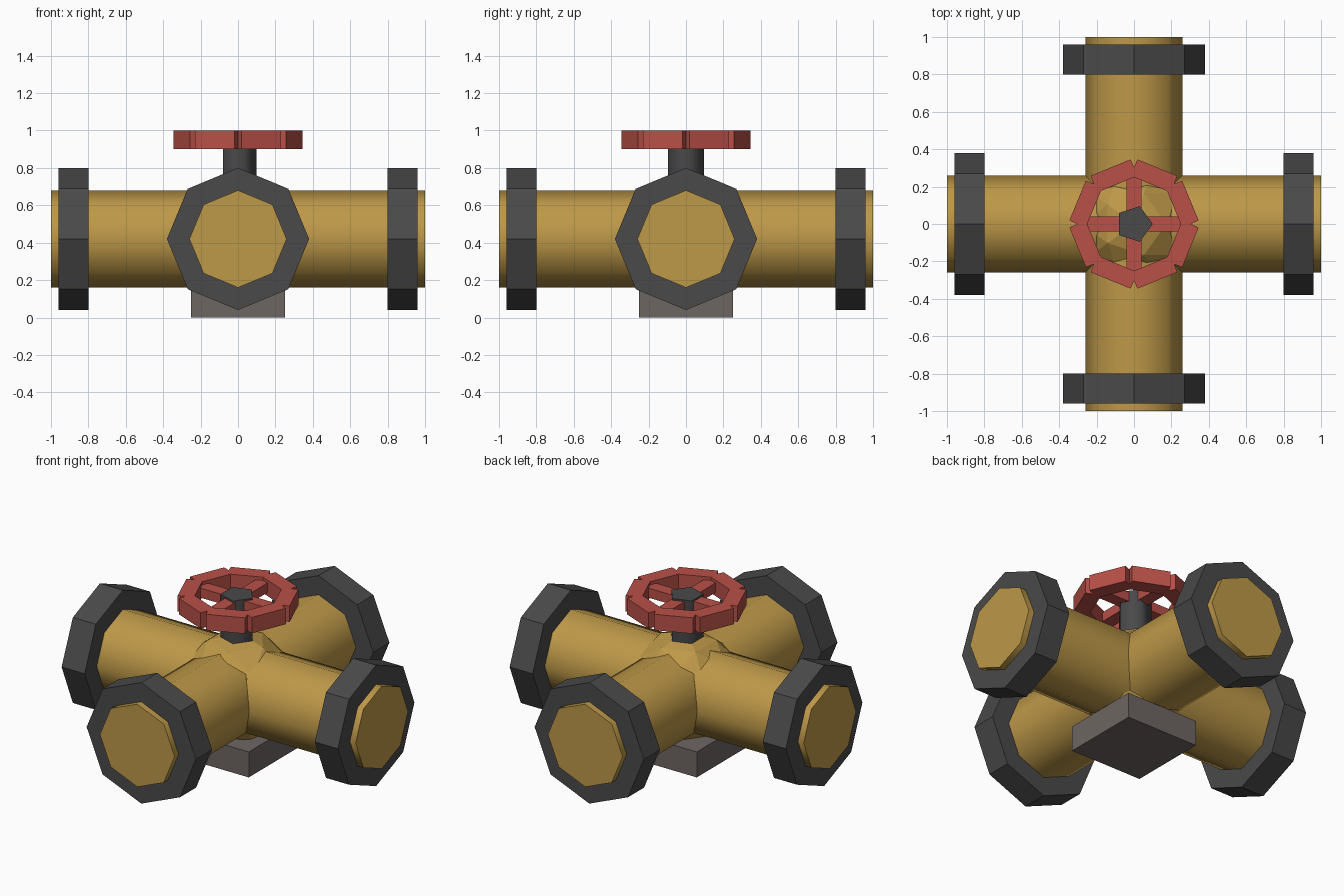
import bpy
import bmesh
from math import radians, sin, cos, pi
from mathutils import Matrix, Vector

cube = bpy.data.objects.get("Cube")
if cube:
    bpy.data.objects.remove(cube, do_unlink=True)


def material(name, rgb):
    m = bpy.data.materials.new(name)
    m.use_nodes = True
    colour = (*rgb, 1)
    m.diffuse_color = colour
    m.node_tree.nodes["Principled BSDF"].inputs["Base Color"].default_value = colour
    return m


BRASS = material("brass", (0.51, 0.315, 0.065))
IRON = material("dark iron", (0.067, 0.067, 0.067))
RED = material("red paint", (0.48, 0.08, 0.064))
STONE = material("grey brown base", (0.155, 0.133, 0.123))

AXIS_Z = 0.42          # height of the pipe axes
PIPE_R = 0.26
FLANGE_R = 0.38


def finish(bm, name, mat, smooth=None):
    bmesh.ops.recalc_face_normals(bm, faces=bm.faces)
    mesh = bpy.data.meshes.new(name)
    bm.to_mesh(mesh)
    bm.free()
    mesh.materials.append(mat)
    ob = bpy.data.objects.new(name, mesh)
    bpy.context.collection.objects.link(ob)
    if smooth:
        bpy.ops.object.select_all(action='DESELECT')
        ob.select_set(True)
        bpy.context.view_layer.objects.active = ob
        bpy.ops.object.shade_smooth_by_angle(angle=radians(smooth))
    return ob


def prism(bm, points, z0, z1):
    """Extrude a flat outline from z0 up to z1."""
    face = bm.faces.new([bm.verts.new((x, y, z0)) for x, y in points])
    top = bmesh.ops.extrude_face_region(bm, geom=[face])["geom"]
    verts = [v for v in top if isinstance(v, bmesh.types.BMVert)]
    bmesh.ops.translate(bm, verts=verts, vec=(0, 0, z1 - z0))


def ngon(sides, r):
    return [(r * cos(2 * pi * i / sides), r * sin(2 * pi * i / sides)) for i in range(sides)]


def box(name, mat, size, centre):
    bm = bmesh.new()
    bmesh.ops.create_cube(bm, size=1)
    bmesh.ops.scale(bm, verts=bm.verts, vec=size)
    bmesh.ops.translate(bm, verts=bm.verts, vec=centre)
    return finish(bm, name, mat)


def along(direction, name, mat, r, start, end, smooth=None):
    """Octagonal rod lying along a horizontal direction, a corner pointing up."""
    bm = bmesh.new()
    prism(bm, ngon(8, r), start, end)
    turn = Vector(direction).to_track_quat('Z', 'Y').to_matrix().to_4x4()
    bm.transform(Matrix.Translation((0, 0, AXIS_Z)) @ turn)
    return finish(bm, name, mat, smooth)


# Crossing pipes
along((1, 0, 0), "pipe_across", BRASS, PIPE_R, -1, 1, 60)
along((0, 1, 0), "pipe_lengthwise", BRASS, PIPE_R, -1, 1, 60)

# Flange on each pipe end
for side, d in {"left": (1, 0, 0), "right": (-1, 0, 0),
                "back": (0, 1, 0), "front": (0, -1, 0)}.items():
    along(d, side + "_flange", IRON, FLANGE_R, 0.8, 0.96)

# Faceted ball joint in the middle
bm = bmesh.new()
bmesh.ops.create_icosphere(bm, subdivisions=2, radius=0.33,
                           matrix=Matrix.Translation((0, 0, AXIS_Z)))
finish(bm, "ball_joint", BRASS)

# Square foot
box("base", STONE, (0.5, 0.5, 0.16), (0, 0, 0.08))

# Five-sided valve stem
bm = bmesh.new()
prism(bm, ngon(5, 0.1), 0.6, 0.99)
finish(bm, "valve_stem", IRON, 80)

# Handwheel rim: eight straight segments with notched joints
INNER, NOTCH, OUTER = 0.25, 0.305, 0.346
GAP = radians(3.2)
bm = bmesh.new()
for k in range(8):
    a, b = k * pi / 4, (k + 1) * pi / 4
    outline = [(INNER, a), (NOTCH, a), (OUTER, a + GAP),
               (OUTER, b - GAP), (NOTCH, b), (INNER, b)]
    prism(bm, [(r * cos(t), r * sin(t)) for r, t in outline], 0.9, 1.0)
finish(bm, "handwheel_rim", RED)

# Handwheel spokes
box("spoke_across", RED, (0.52, 0.08, 0.06), (0, 0, 0.95))
box("spoke_lengthwise", RED, (0.08, 0.52, 0.06), (0, 0, 0.95))
